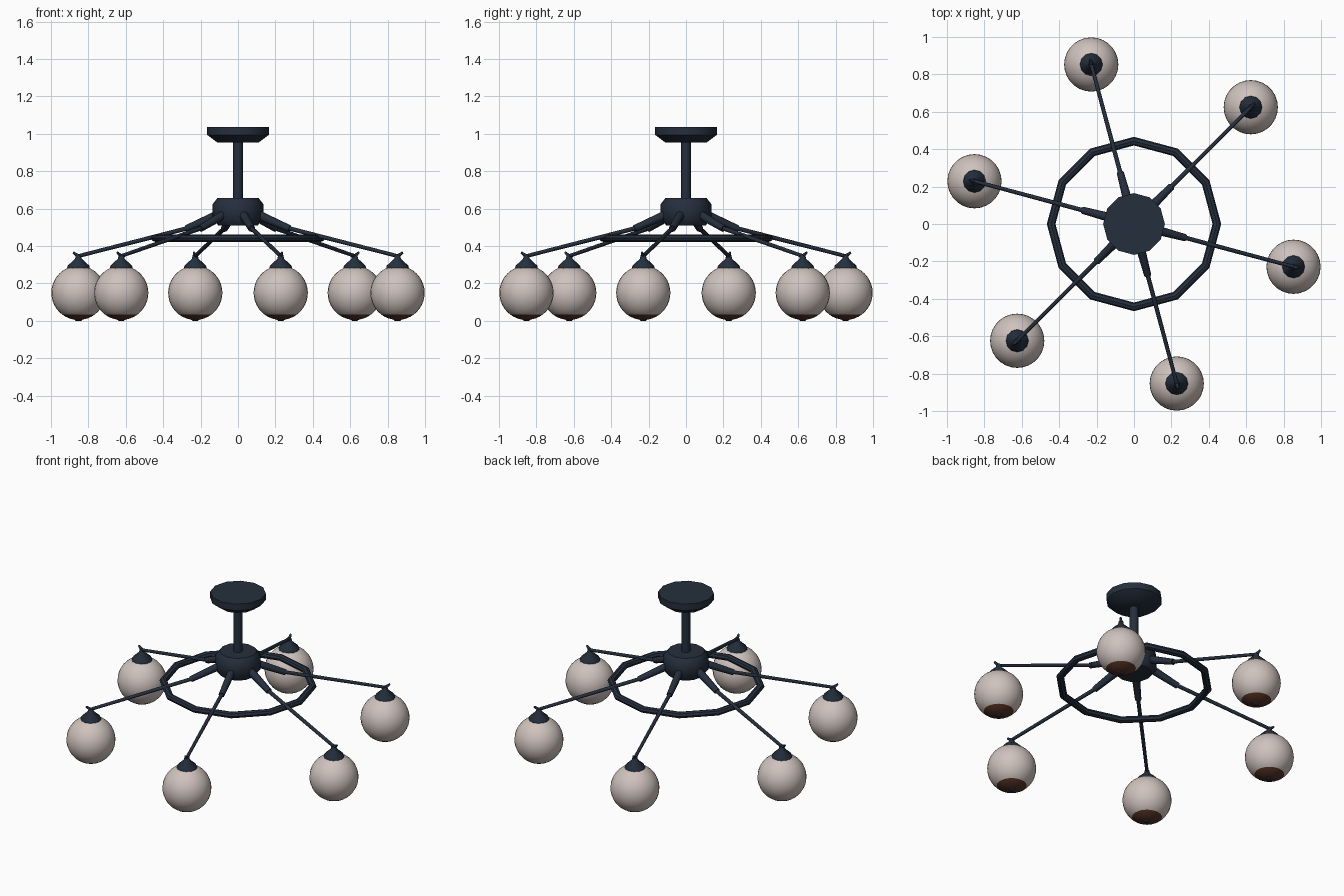
import bpy, bmesh, math
from mathutils import Vector

if "Cube" in bpy.data.objects:
    bpy.data.objects.remove(bpy.data.objects["Cube"])


def material(name, rgb):
    m = bpy.data.materials.new(name)
    m.diffuse_color = (*rgb, 1)
    m.use_nodes = True
    m.node_tree.nodes["Principled BSDF"].inputs["Base Color"].default_value = m.diffuse_color
    return m


NAVY = material("dark navy metal", (0.018, 0.028, 0.046))
GLASS = material("warm pale glass", (0.62, 0.54, 0.51))
BROWN = material("copper brown", (0.095, 0.034, 0.020))


def finish(name, bm, mats, angle=40):
    bmesh.ops.remove_doubles(bm, verts=bm.verts, dist=1e-5)
    bmesh.ops.recalc_face_normals(bm, faces=bm.faces)
    me = bpy.data.meshes.new(name)
    bm.to_mesh(me)
    bm.free()
    for m in mats:
        me.materials.append(m)
    ob = bpy.data.objects.new(name, me)
    bpy.context.collection.objects.link(ob)
    bpy.ops.object.select_all(action='DESELECT')
    ob.select_set(True)
    bpy.context.view_layer.objects.active = ob
    bpy.ops.object.shade_smooth_by_angle(angle=math.radians(angle))
    return ob


def lathe(name, profile, sides, mats, at=(0, 0, 0), closed=False, rule=None):
    """Spin an (r, z) profile about a vertical axis."""
    bm = bmesh.new()
    c = Vector(at)
    rings = [[bm.verts.new(c + Vector((r * math.cos(a), r * math.sin(a), z)))
              for a in (math.tau * i / sides for i in range(sides))] if r > 0
             else [bm.verts.new(c + Vector((0, 0, z)))] * sides for r, z in profile]
    pairs = list(zip(rings, rings[1:])) + ([(rings[-1], rings[0])] if closed else [])
    for lo, hi in pairs:
        for i in range(sides):
            j = (i + 1) % sides
            quad = list(dict.fromkeys((lo[i], lo[j], hi[j], hi[i])))
            f = bm.faces.new(quad)
            if rule:
                f.material_index = rule(f.calc_center_median())
    return finish(name, bm, mats)


def rod(name, p, q, r1, r2, sides=8):
    """Tapered rod between two points."""
    p, q = Vector(p), Vector(q)
    bm = bmesh.new()
    bmesh.ops.create_cone(bm, cap_ends=True, segments=sides, radius1=r1, radius2=r2,
                          depth=(q - p).length)
    rot = (q - p).to_track_quat('Z', 'Y').to_matrix()
    for v in bm.verts:
        v.co = rot @ v.co + (p + q) / 2
    return finish(name, bm, [NAVY], 50)


# ceiling canopy, stem and hub
lathe("ceiling_canopy", [(0, 0.953), (0.11, 0.953), (0.165, 0.995), (0.165, 1.037), (0, 1.037)],
      12, [NAVY])
lathe("stem", [(0, 0.62), (0.026, 0.62), (0.026, 0.97), (0, 0.97)], 12, [NAVY])
lathe("hub", [(0, 0.51), (0.105, 0.51), (0.135, 0.545), (0.135, 0.625), (0.11, 0.657), (0, 0.657)],
      12, [NAVY])

# twelve sided support ring
lathe("support_ring", [(0.443 + 0.023 * math.cos(a), 0.443 + 0.02 * math.sin(a))
                       for a in (math.tau * k / 8 for k in range(8))], 12, [NAVY], closed=True)

# six arms with sleeves, caps and globes
R, CZ, REACH = 0.145, 0.15, 0.883
BAND = 0.035
t0 = math.acos((CZ - BAND) / R)
globe_profile = [(0, CZ - R)]
globe_profile += [(R * math.sin(t0 * k / 4), CZ - R * math.cos(t0 * k / 4)) for k in range(1, 5)]
for k in range(1, 16):
    t = t0 + (math.pi - t0) * k / 16
    globe_profile.append((R * math.sin(t), CZ - R * math.cos(t)))
globe_profile.append((0, CZ + R))

for n in range(6):
    a = math.radians(-15 + 60 * n)

    def at(r, z):
        return (r * math.cos(a), r * math.sin(a), z)

    rod(f"arm_sleeve_{n}", at(0.08, 0.580), at(0.285, 0.493), 0.026, 0.019)
    rod(f"arm_{n}", at(0.24, 0.505), at(0.89, 0.345), 0.012, 0.010)
    rod(f"arm_tip_{n}", at(0.873, 0.338), at(0.912, 0.366), 0.013, 0.006)
    lathe(f"globe_cap_{n}", [(0, 0.275), (0.062, 0.275), (0.058, 0.295), (0.018, 0.332),
                             (0.014, 0.352), (0, 0.352)], 12, [NAVY], at(REACH, 0))
    lathe(f"globe_{n}", globe_profile, 28, [GLASS, BROWN], at(REACH, 0),
          rule=lambda c: 1 if c.z < BAND else 0)
    lathe(f"bottom_finial_{n}", [(0, 0), (0.014, 0), (0.022, 0.006), (0.022, 0.014), (0, 0.014)],
          10, [NAVY], at(REACH, 0))
